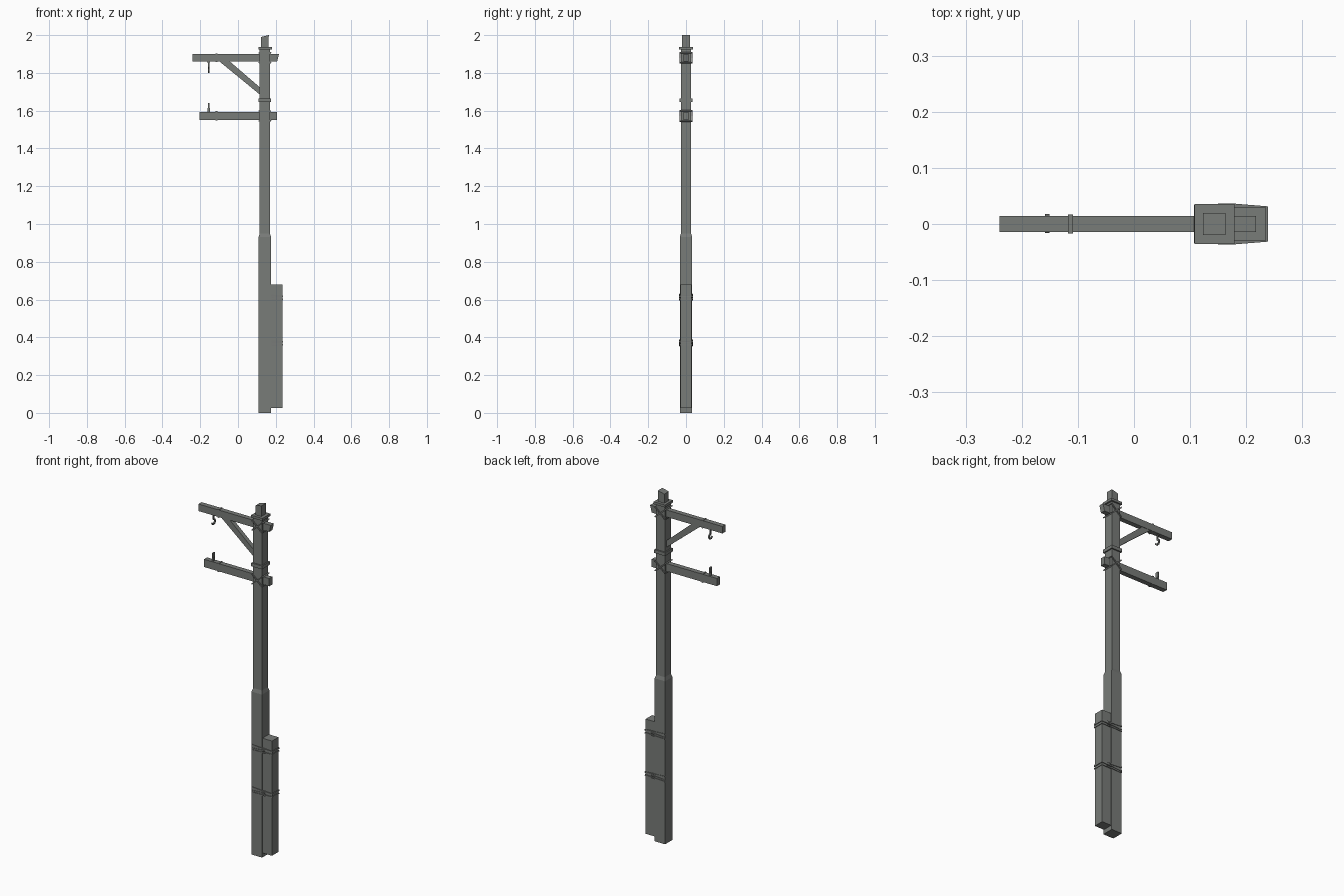
import bpy
import bmesh
import math
from mathutils import Vector

cube = bpy.data.objects.get("Cube")
if cube:
    bpy.data.objects.remove(cube, do_unlink=True)

grey = bpy.data.materials.new("weathered grey")
colour = (0.19, 0.2, 0.19, 1)
grey.diffuse_color = colour
grey.use_nodes = True
grey.node_tree.nodes["Principled BSDF"].inputs["Base Color"].default_value = colour

POLE_X = 0.142


def finish(name, bm):
    bmesh.ops.recalc_face_normals(bm, faces=bm.faces)
    mesh = bpy.data.meshes.new(name)
    bm.to_mesh(mesh)
    bm.free()
    mesh.materials.append(grey)
    obj = bpy.data.objects.new(name, mesh)
    bpy.context.collection.objects.link(obj)
    return obj


def side_prism(name, outline, half_depth):
    """Extrude an outline in x and z through the depth."""
    bm = bmesh.new()
    face = bm.faces.new([bm.verts.new((x, -half_depth, z)) for x, z in outline])
    ext = bmesh.ops.extrude_face_region(bm, geom=[face])
    moved = [v for v in ext["geom"] if isinstance(v, bmesh.types.BMVert)]
    bmesh.ops.translate(bm, verts=moved, vec=(0, 2 * half_depth, 0))
    return finish(name, bm)


def box(name, x0, x1, half_depth, z0, z1):
    return side_prism(name, [(x0, z0), (x1, z0), (x1, z1), (x0, z1)], half_depth)


def square_column(name, profile):
    """Stack square sections given as half width and height."""
    bm = bmesh.new()
    rings = []
    for h, z in profile:
        corners = [(-h, -h), (h, -h), (h, h), (-h, h)]
        rings.append([bm.verts.new((POLE_X + x, y, z)) for x, y in corners])
    for low, high in zip(rings, rings[1:]):
        for i in range(4):
            j = (i + 1) % 4
            bm.faces.new((low[i], low[j], high[j], high[i]))
    bm.faces.new(rings[0])
    bm.faces.new(rings[-1])
    return finish(name, bm)


def strand(name, points, radius, closed=False):
    """Sweep a four-sided section along a path."""
    bm = bmesh.new()
    pts = [Vector(p) for p in points]
    n = len(pts)
    centre = sum(pts, Vector()) / n
    rings = []
    for i, p in enumerate(pts):
        before = pts[i - 1] if closed or i else p
        after = pts[(i + 1) % n] if closed or i < n - 1 else p
        tangent = (after - before).normalized()
        out = p - centre if closed else Vector((1, 0, 0))
        out = (out - tangent * out.dot(tangent)).normalized()
        up = tangent.cross(out)
        rings.append([bm.verts.new(p + radius * (out * a + up * b))
                      for a, b in ((-1, -1), (1, -1), (1, 1), (-1, 1))])
    for i in range(n if closed else n - 1):
        a, b = rings[i], rings[(i + 1) % n]
        for k in range(4):
            m = (k + 1) % 4
            bm.faces.new((a[k], a[m], b[m], b[k]))
    if not closed:
        bm.faces.new(rings[0])
        bm.faces.new(rings[-1])
    return finish(name, bm)


# Stepped pole, pointed top post and collars
square_column("pole", [(0.033, 0), (0.033, 0.93), (0.027, 0.95), (0.027, 1.93)])
side_prism("top_post", [(0.123, 1.93), (0.161, 1.93), (0.163, 2.0), (0.123, 1.99)], 0.02)
box("top_collar", 0.108, 0.179, 0.036, 1.924, 1.938)
box("middle_collar", 0.108, 0.176, 0.035, 1.646, 1.665)

# Support post tied beside the pole
box("support_post", 0.175, 0.235, 0.029, 0.025, 0.68)

# Cross arms and diagonal brace
side_prism("upper_arm", [(-0.24, 1.86), (0.207, 1.86), (0.217, 1.9), (-0.24, 1.9)], 0.014)
box("lower_arm", -0.205, 0.207, 0.014, 1.55, 1.594)
side_prism("brace", [(-0.1, 1.862), (0.122, 1.68), (0.122, 1.718), (-0.045, 1.862)], 0.012)

# Bands around the arms
for name, low, high in (("upper", 1.857, 1.903), ("lower", 1.547, 1.597)):
    box(name + "_arm_band", -0.118, -0.109, 0.0165, low, high)

# Hanging hook and upright peg
hook = [(-0.155, 0, 1.862), (-0.155, 0, 1.83)]
for step in range(6):
    a = math.radians(90 - step * 50)
    hook.append((-0.155, 0.014 * math.cos(a), 1.817 + 0.014 * math.sin(a)))
strand("hook", hook, 0.004)
box("hook_plate", -0.163, -0.147, 0.008, 1.856, 1.861)
box("peg", -0.161, -0.149, 0.006, 1.59, 1.615)
box("peg_tip", -0.159, -0.151, 0.009, 1.612, 1.64)

# Crossed lashings where the arms meet the pole
for name, height in (("upper", 1.88), ("lower", 1.572)):
    for label, tilt in (("rising", 1), ("falling", -1)):
        loop = [(POLE_X + sx * 0.031, sy * 0.031, height + tilt * sx * 0.027)
                for sx, sy in ((-1, -1), (1, -1), (1, 1), (-1, 1))]
        strand(f"{name}_lashing_{label}", loop, 0.0035, True)

# Ropes around pole and support post
plan = [(0.112, -0.033), (0.176, -0.033), (0.236, -0.029),
        (0.236, 0.029), (0.176, 0.033), (0.112, 0.033)]
for name, height in (("upper", 0.612), ("lower", 0.37)):
    for i, (shift, tilt) in enumerate(((0.011, -0.07), (0, 0.08), (-0.012, 0.03))):
        loop = [(x, y, height + shift + tilt * (x - 0.174)) for x, y in plan]
        strand(f"{name}_rope_{i + 1}", loop, 0.0035, True)
